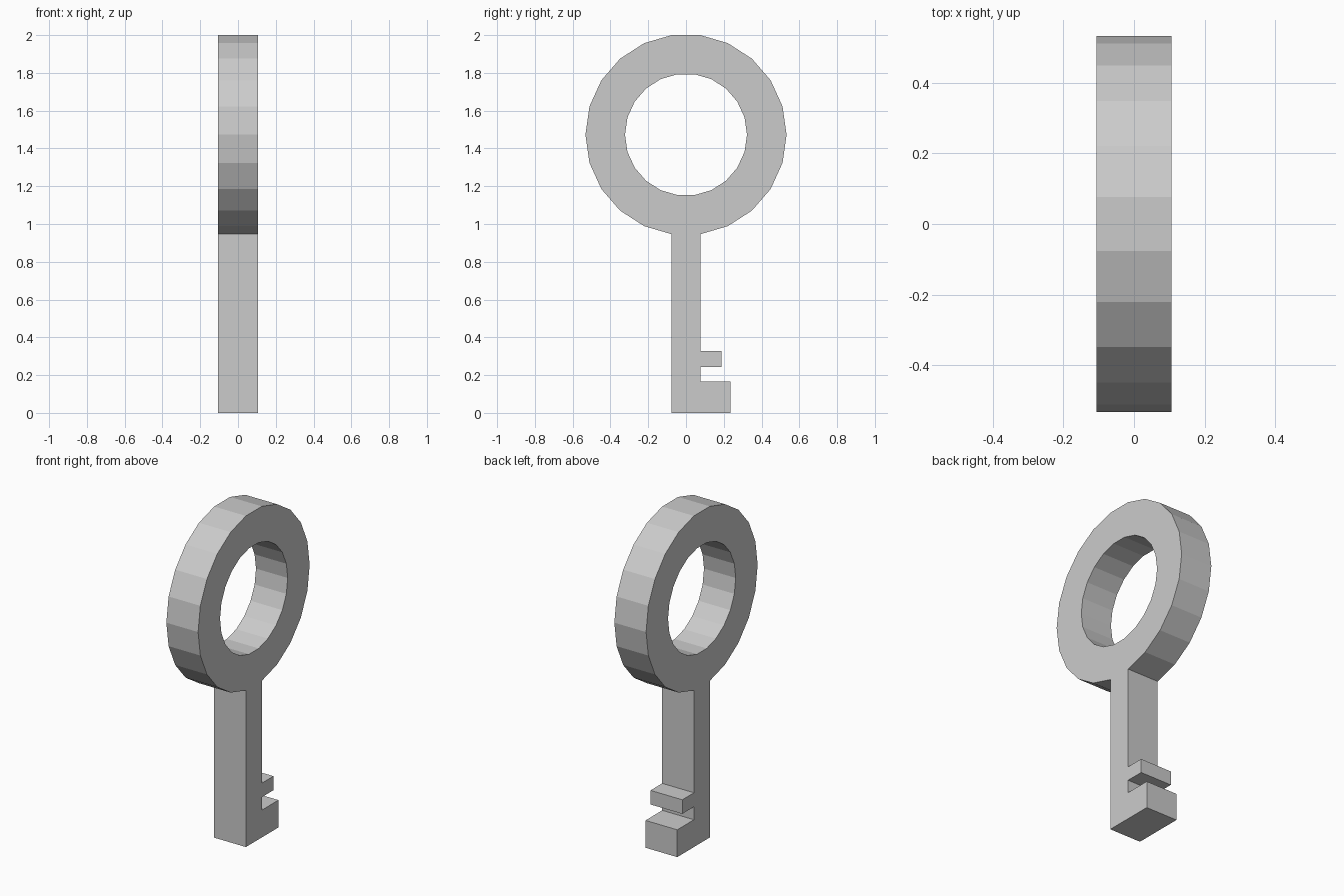
import bpy
import math

if "Cube" in bpy.data.objects:
    bpy.data.objects.remove(bpy.data.objects["Cube"])

SIDES = 22
CENTRE_Z = 1.473
HALF_THICK = 0.106


def ring_points(radius):
    # Starts at the right end of the flat bottom edge, runs counter-clockwise
    step = math.tau / SIDES
    return [(radius * math.cos(-math.pi / 2 + (i + 0.5) * step),
             CENTRE_Z + radius * math.sin(-math.pi / 2 + (i + 0.5) * step))
            for i in range(SIDES)]


def add_loop(curve, points):
    spline = curve.splines.new('POLY')
    spline.points.add(len(points) - 1)
    for p, (y, z) in zip(spline.points, points):
        p.co = (y, z, 0, 1)
    spline.use_cyclic_u = True
    spline.use_smooth = False


# Key outline: round bow, then shaft and two teeth
outer = ring_points(0.5325)
half = outer[0][0]
shaft = [(-half, 0), (0.235, 0), (0.235, 0.165), (half, 0.165),
         (half, 0.243), (0.187, 0.243), (0.187, 0.328), (half, 0.328)]

curve = bpy.data.curves.new("key", 'CURVE')
curve.dimensions = '2D'
curve.fill_mode = 'BOTH'
curve.extrude = HALF_THICK
add_loop(curve, outer + shaft)
add_loop(curve, ring_points(0.323))  # finger hole

# Stand the profile up in the y-z plane
key = bpy.data.objects.new("key", curve)
bpy.context.collection.objects.link(key)
key.rotation_euler = (math.pi / 2, 0, math.pi / 2)

# Turn into a clean flat-shaded mesh
bpy.context.view_layer.objects.active = key
key.select_set(True)
bpy.ops.object.convert(target='MESH')
key = bpy.context.object
bpy.ops.object.mode_set(mode='EDIT')
bpy.ops.mesh.select_all(action='SELECT')
bpy.ops.mesh.remove_doubles(threshold=0.0005)
bpy.ops.mesh.normals_make_consistent(inside=False)
bpy.ops.object.mode_set(mode='OBJECT')
bpy.ops.object.shade_flat()
